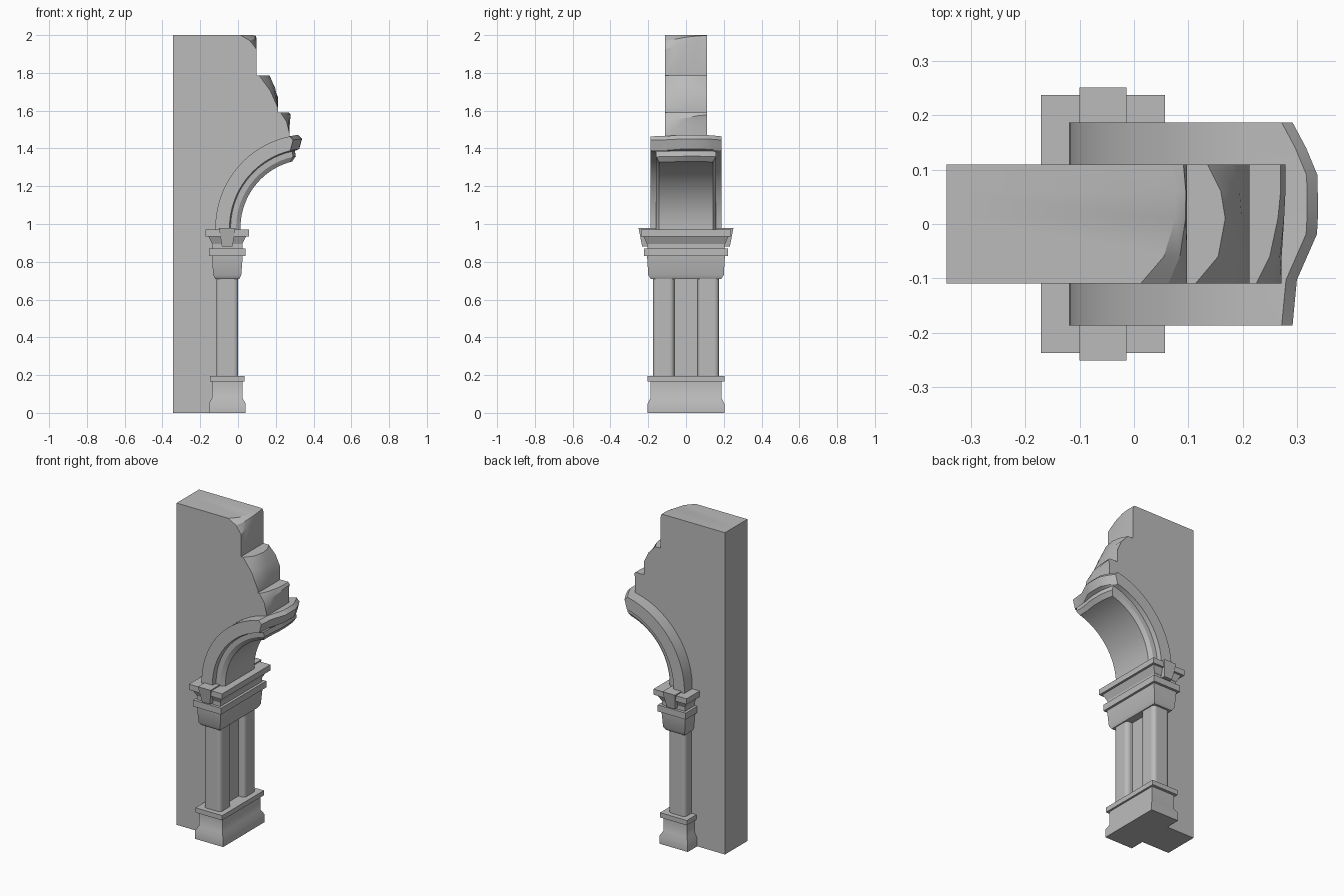
import bpy
import bmesh
from math import cos, sin, radians, sqrt

cube = bpy.data.objects.get("Cube")
if cube:
    bpy.data.objects.remove(cube, do_unlink=True)

stone = bpy.data.materials.new("grey stone")
stone.use_nodes = True
stone_colour = (0.5, 0.5, 0.5, 1)
stone.diffuse_color = stone_colour
stone.node_tree.nodes["Principled BSDF"].inputs["Base Color"].default_value = stone_colour

COLUMN_X = -0.057                 # centre line of the pillar
ARCH_X, ARCH_Z = 0.375, 0.98      # centre of the arch curve


def finish(name, bm, smooth_angle=30):
    """Turn a bmesh into a named stone object."""
    bmesh.ops.recalc_face_normals(bm, faces=bm.faces)
    mesh = bpy.data.meshes.new(name)
    bm.to_mesh(mesh)
    bm.free()
    mesh.materials.append(stone)
    obj = bpy.data.objects.new(name, mesh)
    bpy.context.collection.objects.link(obj)
    bpy.ops.object.select_all(action="DESELECT")
    obj.select_set(True)
    bpy.context.view_layer.objects.active = obj
    bpy.ops.object.shade_smooth_by_angle(angle=radians(smooth_angle))
    return obj


def loft(bm, rings):
    """Skin closed rings of equal length and cap both ends."""
    loops = [[bm.verts.new(p) for p in ring] for ring in rings]
    count = len(loops[0])
    for low, high in zip(loops, loops[1:]):
        for i in range(count):
            j = (i + 1) % count
            bm.faces.new((low[i], low[j], high[j], high[i]))
    bm.faces.new(loops[0])
    bm.faces.new(loops[-1])


def stack(name, tiers, y=0):
    """Rectangular moulding from (height, half width, half depth) tiers."""
    bm = bmesh.new()
    loft(bm, [[(COLUMN_X + sx * hx, y + sy * hy, z)
               for sx, sy in ((-1, -1), (1, -1), (1, 1), (-1, 1))]
              for z, hx, hy in tiers])
    return finish(name, bm)


# Pillar base, capital and cornice
stack("pillar_base", [
    (0, .097, .203), (.05, .097, .203), (.08, .08, .187), (.165, .08, .187),
    (.165, .092, .205), (.195, .092, .205)])
stack("capital", [
    (.71, .064, .187), (.73, .074, .2), (.83, .082, .206),
    (.83, .096, .222), (.87, .096, .222), (.87, .08, .205), (.9, .08, .205)])
stack("cornice", [
    (.895, .08, .207), (.935, .1, .225), (.935, .114, .238), (.97, .114, .238)])
stack("cornice_block", [(.88, .028, .232), (.978, .043, .251)])

# Pair of columns with rounded corners
for side, label in ((1, "back"), (-1, "front")):
    column = stack(label + "_column", [(.19, .058, .056), (.715, .058, .056)], side * .118)
    bm = bmesh.new()
    bm.from_mesh(column.data)
    corners = [e for e in bm.edges
               if abs(e.verts[0].co.z - e.verts[1].co.z) > .1]
    bmesh.ops.bevel(bm, geom=corners, offset=.022, segments=4,
                    profile=.5, affect="EDGES")
    bm.to_mesh(column.data)
    bm.free()
    column.data.shade_smooth()
    bpy.context.view_layer.objects.active = column
    bpy.ops.object.select_all(action="DESELECT")
    column.select_set(True)
    bpy.ops.object.shade_smooth_by_angle(angle=radians(30))

# Wall slab; each slice gives the three broken ledges as (x, z of lower edge)
slices = [
    (-.11, (.012, 1.925), (.113, 1.61), (.225, 1.48)),
    (-.06, (.055, 1.94), (.155, 1.615), (.25, 1.5)),
    (.01, (.076, 1.965), (.168, 1.625), (.265, 1.52)),
    (.06, (.077, 1.975), (.16, 1.65), (.27, 1.54)),
    (.11, (.068, 1.98), (.135, 1.67), (.27, 1.55)),
]
ledge_tops = (2, 1.785, 1.59)
ledge_ends = (.098, .213, .272)
rings = []
for y, *ledges in slices:
    outline = [(-.345, 0), (-.04, 0), (-.04, ARCH_Z)]
    outline += [(ARCH_X - .44 * cos(radians(a)), ARCH_Z + .44 * sin(radians(a)))
                for a in range(20, 75, 10)]
    outline.append((ledge_ends[-1], 1.42))
    steps = list(zip(ledges, ledge_tops, ledge_ends))
    for i in reversed(range(len(steps))):
        (x, low), top, end = steps[i]
        middle = ((x + end) / 2 + .008, (low + top) / 2 + .008)
        outline += [(end, low), middle, (x, top)]
        if i:
            outline.append((ledge_ends[i - 1], top))
    outline.append((-.345, 2))
    rings.append([(x, y, z) for x, z in outline])
bm = bmesh.new()
loft(bm, rings)
finish("wall", bm, 25)

# Broken arch: a moulded section swept round the curve to a ragged end
# Each level is (radius, half depth, end push, share of the ragged break)
levels = [(.495, .187, 0, 1), (.472, .187, .02, 1), (.42, .187, .005, 1),
          (.414, .16, .015, .3), (.385, .158, .02, .3), (.362, .142, .005, .2)]
stations = (-1, -.55, -.1, .1, .48, .75, 1)
ragged = (0, .008, .045, .047, .046, .025, 0)
SWEEP = 18


def arch_point(step, level, station):
    radius, depth, push, share = level
    y = depth * stations[station]
    if step == SWEEP:
        x = .272 + push + share * ragged[station]
        return x, y, ARCH_Z + sqrt(radius ** 2 - (ARCH_X - x) ** 2)
    angle = radians(-2 + 74 * step / (SWEEP - 1))
    return ARCH_X - radius * cos(angle), y, ARCH_Z + radius * sin(angle)


bm = bmesh.new()
grids = [[[bm.verts.new(arch_point(k, level, i)) for i in range(len(stations))]
          for level in levels] for k in range(SWEEP + 1)]
for grid in (grids[0], grids[-1]):
    for upper, lower in zip(grid, grid[1:]):
        for i in range(len(stations) - 1):
            bm.faces.new((upper[i], upper[i + 1], lower[i + 1], lower[i]))


def rim(grid):
    return (grid[0] + [row[-1] for row in grid[1:-1]]
            + grid[-1][::-1] + [row[0] for row in grid[-2:0:-1]])


for near, far in zip(grids, grids[1:]):
    a, b = rim(near), rim(far)
    for i in range(len(a)):
        bm.faces.new((a[i - 1], a[i], b[i], b[i - 1]))
bmesh.ops.delete(bm, geom=[v for v in bm.verts if not v.link_faces], context="VERTS")
finish("broken_arch", bm, 25)
